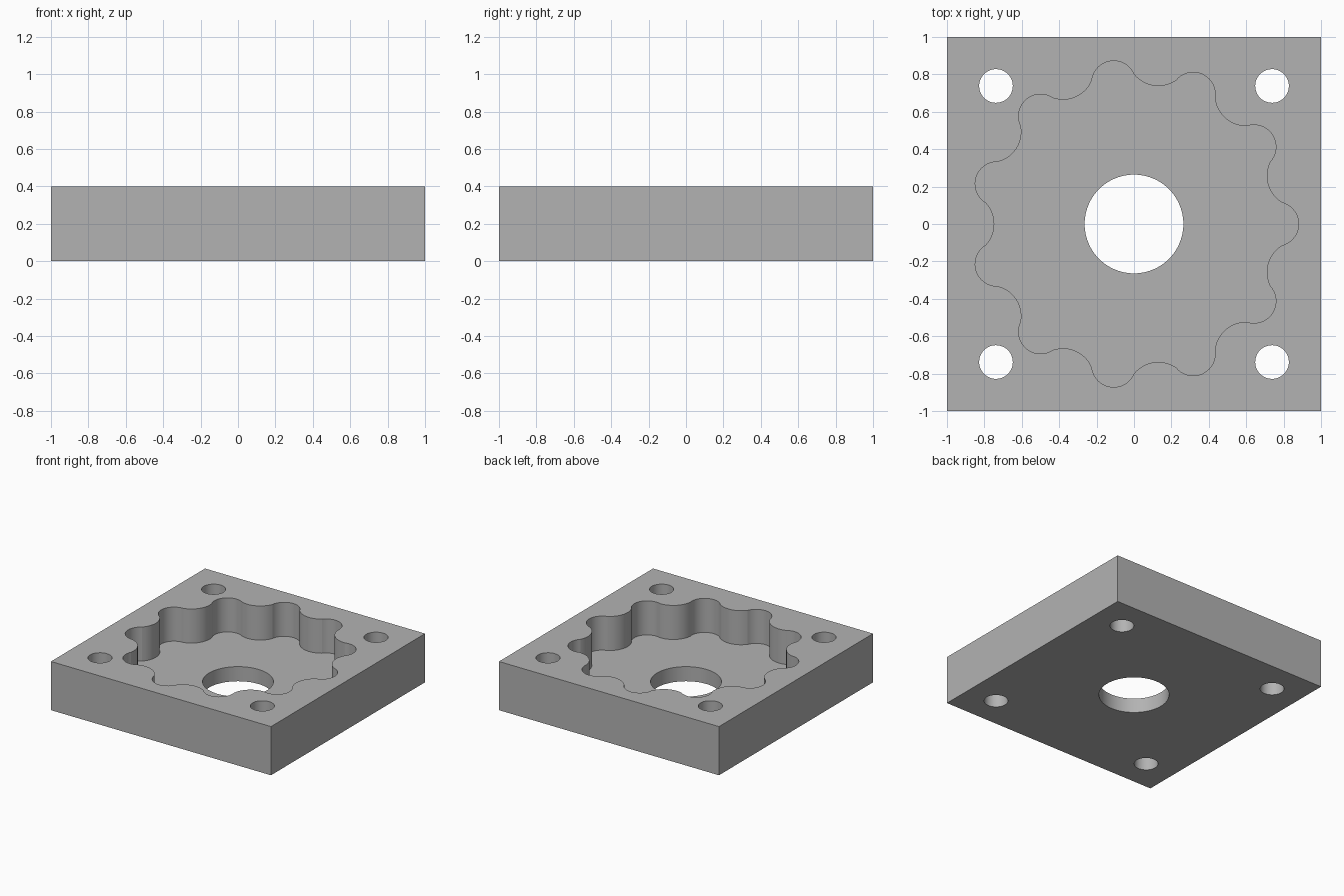
import bpy, bmesh
from math import sin, cos, pi, asin, atan2, radians
from mathutils import Vector, Matrix

SIZE, HEIGHT, FLOOR = 2.0, 0.4, 0.12
LOBES = 11
LOBE_TIP, VALLEY, PITCH_R = 0.88, 0.747, 0.80

old = bpy.data.objects.get("Cube")
if old:
    bpy.data.objects.remove(old, do_unlink=True)

grey = bpy.data.materials.new("plain_grey")
grey.use_nodes = True
colour = (0.45, 0.45, 0.45, 1)
grey.diffuse_color = colour
grey.node_tree.nodes["Principled BSDF"].inputs["Base Color"].default_value = colour


def prism(name, outline, z0, z1):
    """Extrude a closed outline from z0 up to z1."""
    bm = bmesh.new()
    base = bm.faces.new([bm.verts.new((p[0], p[1], z0)) for p in outline])
    top = bmesh.ops.extrude_face_region(bm, geom=[base])["geom"]
    verts = [v for v in top if isinstance(v, bmesh.types.BMVert)]
    bmesh.ops.translate(bm, verts=verts, vec=(0, 0, z1 - z0))
    bmesh.ops.recalc_face_normals(bm, faces=bm.faces)
    mesh = bpy.data.meshes.new(name)
    bm.to_mesh(mesh)
    bm.free()
    mesh.materials.append(grey)
    obj = bpy.data.objects.new(name, mesh)
    bpy.context.collection.objects.link(obj)
    return obj


def circle(x, y, r, n):
    return [(x + r * cos(2 * pi * i / n), y + r * sin(2 * pi * i / n)) for i in range(n)]


def arc_segment(angle, apex, steps):
    """Arc about the given direction, through the apex and both pitch points."""
    half = pi / (2 * LOBES)
    chord_x, chord_y = PITCH_R * cos(half), PITCH_R * sin(half)
    sag = apex - chord_x
    radius = (chord_y ** 2 + sag ** 2) / (2 * sag)   # negative for valleys
    centre = apex - radius
    sweep = atan2(chord_y, abs(chord_x - centre))
    side = 1 if radius > 0 else -1
    turn = Matrix.Rotation(angle, 2)
    points = []
    for i in range(steps):
        a = sweep * (2 * i / steps - 1)
        points.append(turn @ Vector((centre + radius * cos(a), abs(radius) * sin(a))))
    return points


# Lobed pocket outline: alternating outward and inward arcs
pocket_outline = []
for k in range(LOBES):
    a = 2 * pi * k / LOBES
    pocket_outline += arc_segment(a, LOBE_TIP, 20)
    pocket_outline += arc_segment(a + pi / LOBES, VALLEY, 12)

# Square block
h = SIZE / 2
plate = prism("housing_plate", [(-h, -h), (h, -h), (h, h), (-h, h)], 0, HEIGHT)

# Cutters: pocket, centre bore and four bolt holes
cutters = [prism("pocket_cutter", pocket_outline, FLOOR, HEIGHT + 0.1),
           prism("bore_cutter", circle(0, 0, 0.264, 96), -0.1, HEIGHT + 0.1)]
for sx in (-1, 1):
    for sy in (-1, 1):
        cutters.append(prism("bolt_hole_cutter", circle(sx * 0.738, sy * 0.738, 0.09, 48),
                             -0.1, HEIGHT + 0.1))

bpy.ops.object.select_all(action="DESELECT")
bpy.context.view_layer.objects.active = plate
plate.select_set(True)
for cutter in cutters:
    cutter.hide_render = True
    cut = plate.modifiers.new(cutter.name, "BOOLEAN")
    cut.operation = "DIFFERENCE"
    cut.solver = "EXACT"
    cut.object = cutter
    bpy.ops.object.modifier_apply(modifier=cut.name)
for cutter in cutters:
    bpy.data.objects.remove(cutter, do_unlink=True)

# Smooth walls, sharp rims
bpy.ops.object.shade_smooth_by_angle(angle=radians(14))
